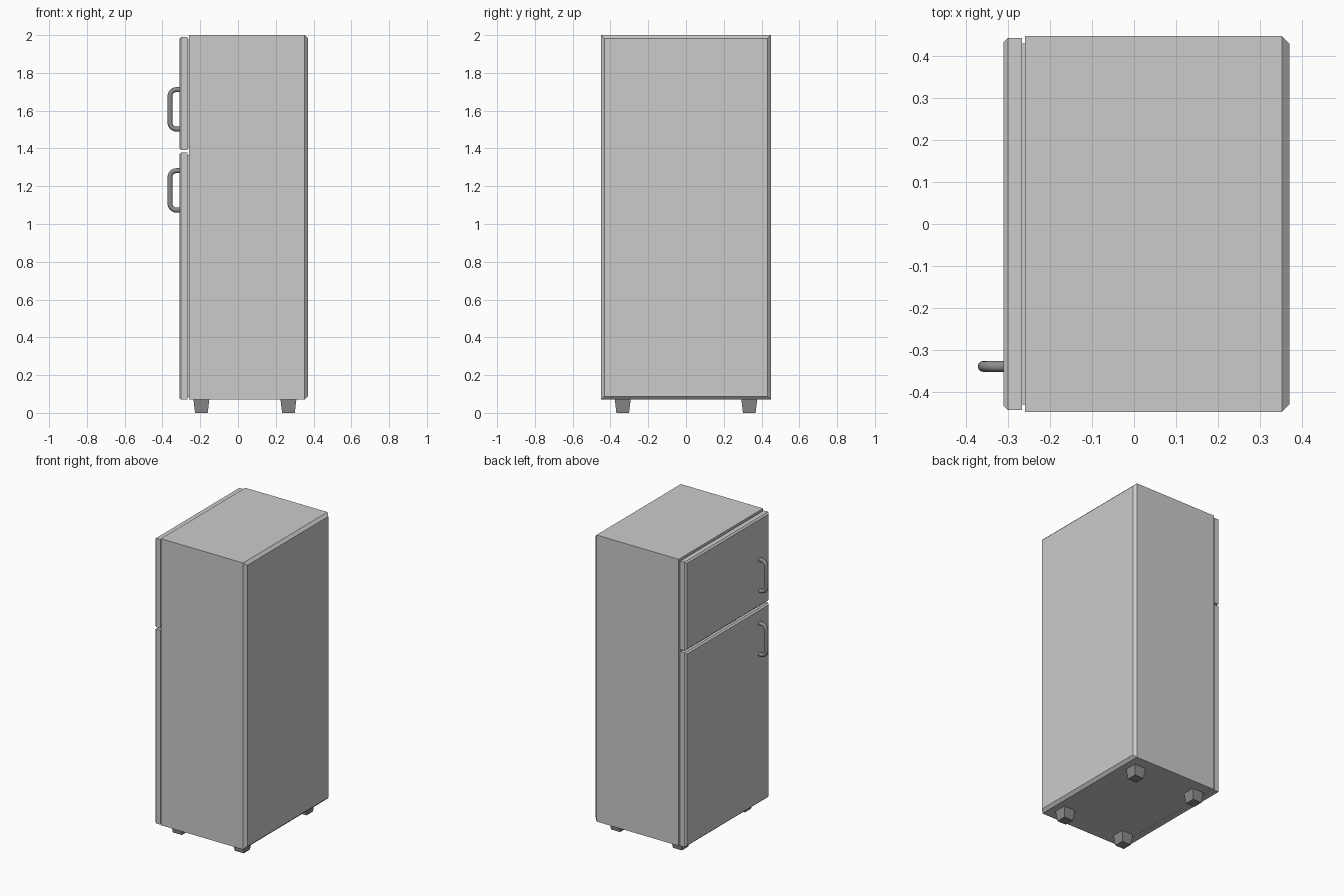
import bpy, bmesh, math

if "Cube" in bpy.data.objects:
    bpy.data.objects.remove(bpy.data.objects["Cube"])


def material(name, v):
    m = bpy.data.materials.new(name)
    m.diffuse_color = (v, v, v, 1)
    m.use_nodes = True
    m.node_tree.nodes["Principled BSDF"].inputs["Base Color"].default_value = m.diffuse_color
    return m


light = material("light grey enamel", 0.6)
dark = material("dark grey", 0.26)


def box(name, x, y, z, mat, bevel_x=None, bevel=0.0, taper=1.0):
    """Box from ranges; bevels the rim of one x face, tapers the bottom."""
    bm = bmesh.new()
    bmesh.ops.create_cube(bm, size=1)
    for v in bm.verts:
        k = taper if v.co.z < 0 else 1.0
        v.co = [(r[0] + r[1]) / 2 + c * s * (r[1] - r[0])
                for c, r, s in zip(v.co, (x, y, z), (k, k, 1))]
    if bevel_x is not None:
        rim = [e for e in bm.edges
               if all(abs(v.co.x - bevel_x) < 1e-4 for v in e.verts)]
        bmesh.ops.bevel(bm, geom=rim, offset=bevel, segments=1,
                        profile=0.5, affect='EDGES')
    bmesh.ops.recalc_face_normals(bm, faces=bm.faces)
    me = bpy.data.meshes.new(name)
    bm.to_mesh(me)
    bm.free()
    me.materials.append(mat)
    ob = bpy.data.objects.new(name, me)
    bpy.context.collection.objects.link(ob)
    return ob


def handle(name, zc):
    """Rounded U-shaped bar swept along a path in the xz plane."""
    xo, h, r = -0.36, 0.1045, 0.034
    top = [(-0.305, h)]
    for i in range(7):
        a = math.pi / 2 * (1 + i / 6)
        top.append((xo + r + r * math.cos(a), h - r + r * math.sin(a)))
    path = top + [(px, -pz) for px, pz in reversed(top)]
    cu = bpy.data.curves.new(name, 'CURVE')
    cu.dimensions = '3D'
    cu.bevel_depth = 0.013
    cu.bevel_resolution = 4
    cu.use_fill_caps = True
    sp = cu.splines.new('POLY')
    sp.points.add(len(path) - 1)
    for p, (px, pz) in zip(sp.points, path):
        p.co = (px, -0.34, zc + pz, 1)
    cu.materials.append(dark)
    ob = bpy.data.objects.new(name, cu)
    bpy.context.collection.objects.link(ob)
    bpy.ops.object.select_all(action='DESELECT')
    ob.select_set(True)
    bpy.context.view_layer.objects.active = ob
    bpy.ops.object.convert(target='MESH')
    bpy.ops.object.shade_smooth_by_angle(angle=math.radians(40))


# Cabinet, chamfered around its back panel
box("cabinet", (-0.26, 0.371), (-0.449, 0.449), (0.07, 2.0), light, 0.371, 0.018)

# Doors with a recessed seal behind each and a bar handle
for label, z0, z1, hz in (("freezer", 1.393, 1.99, 1.607),
                          ("fridge", 0.07, 1.379, 1.178)):
    box(label + "_door", (-0.311, -0.268), (-0.444, 0.444), (z0, z1),
        light, -0.311, 0.01)
    box(label + "_seal", (-0.27, -0.258), (-0.431, 0.431),
        (z0 + 0.013, z1 - 0.013), light)
    handle(label + "_handle", hz)

# Four tapered feet
for xn, xc in (("front", -0.194), ("back", 0.267)):
    for yn, yc in (("left", 0.335), ("right", -0.335)):
        box(f"{xn}_{yn}_foot", (xc - 0.042, xc + 0.042),
            (yc - 0.042, yc + 0.042), (0, 0.071), dark, taper=0.8)
